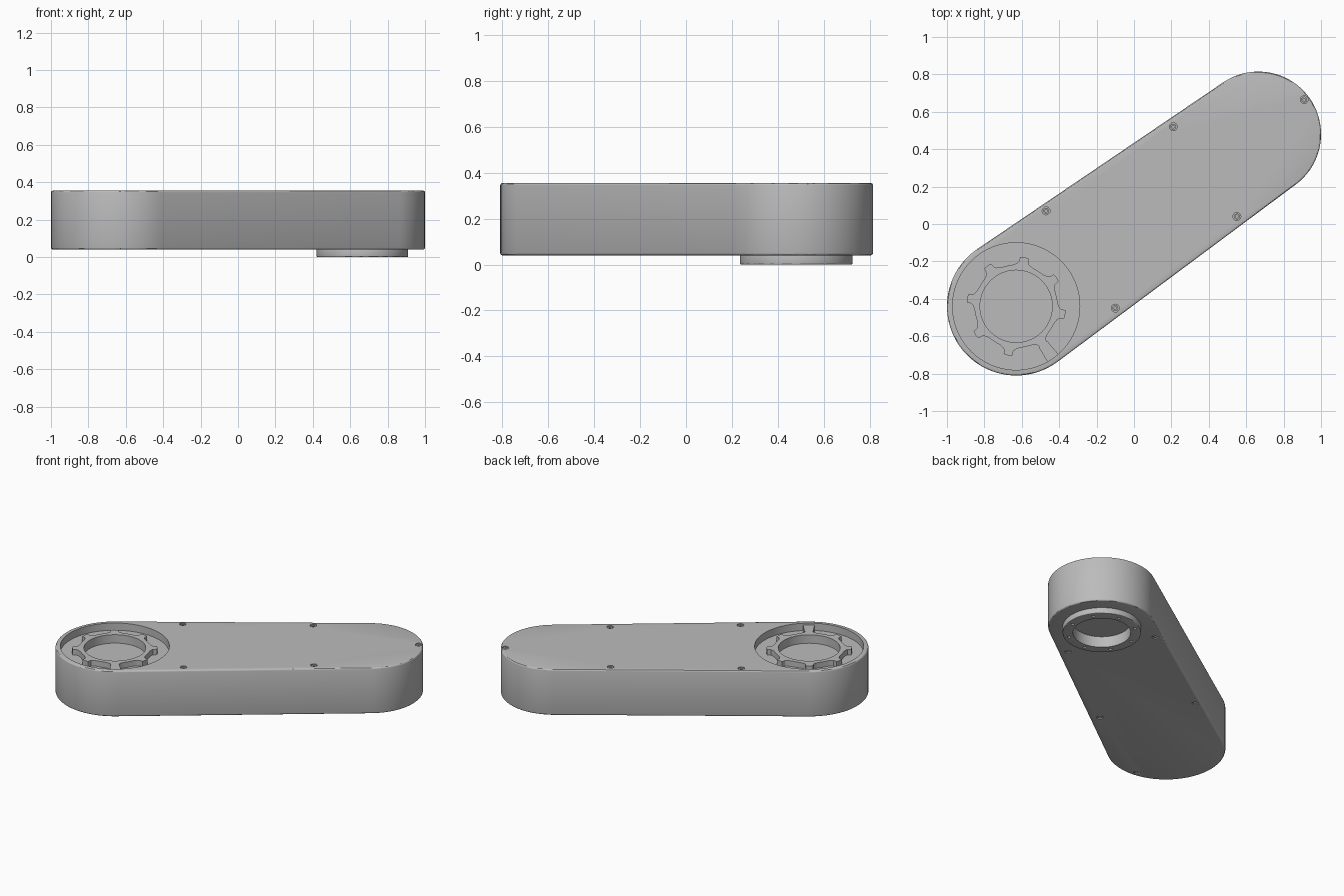
import bpy, bmesh
from math import sin, cos, pi, radians, atan2, acos, hypot
from mathutils import Vector

old = bpy.data.objects.get("Cube")
if old:
    bpy.data.objects.remove(old, do_unlink=True)

grey = bpy.data.materials.new("light_grey")
grey.use_nodes = True
colour = (0.5, 0.5, 0.5, 1)
grey.diffuse_color = colour
grey.node_tree.nodes["Principled BSDF"].inputs["Base Color"].default_value = colour

# Main layout: two end centres joined by a tapered arm
BIG, SMALL = Vector((-0.63, -0.44)), Vector((0.665, 0.48))
R_BIG, R_SMALL = 0.37, 0.335
BOTTOM, TOP = 0.04, 0.355
axis = SMALL - BIG
tilt = atan2(axis.y, axis.x)


def arc(centre, radius, start, end, steps):
    return [(centre[0] + radius * cos(start + (end - start) * i / steps),
             centre[1] + radius * sin(start + (end - start) * i / steps))
            for i in range(steps + 1)]


def circle(centre, radius, steps=64):
    return arc(centre, radius, 0, 2 * pi, steps)[:-1]


def prism(name, outline, z0, z1, bevel=0.0):
    """Extrude a closed outline from z0 to z1, optionally rounding both rims."""
    bm = bmesh.new()
    low = bm.faces.new([bm.verts.new((x, y, z0)) for x, y in outline])
    up = bmesh.ops.extrude_face_region(bm, geom=[low])["geom"]
    for v in up:
        if isinstance(v, bmesh.types.BMVert):
            v.co.z = z1
    bmesh.ops.recalc_face_normals(bm, faces=bm.faces)
    if bevel:
        rims = [e for e in bm.edges if abs(e.verts[0].co.z - e.verts[1].co.z) < 1e-6]
        bmesh.ops.bevel(bm, geom=rims, offset=bevel, segments=3, profile=0.5, affect='EDGES')
    mesh = bpy.data.meshes.new(name)
    bm.to_mesh(mesh)
    bm.free()
    mesh.materials.append(grey)
    obj = bpy.data.objects.new(name, mesh)
    bpy.context.collection.objects.link(obj)
    return obj


def activate(obj):
    bpy.ops.object.select_all(action='DESELECT')
    obj.select_set(True)
    bpy.context.view_layer.objects.active = obj


def cut(obj, outline, z0, z1):
    """Subtract a prism from an object."""
    cutter = prism("cutter", outline, z0, z1)
    cutter.hide_render = True
    mod = obj.modifiers.new("cut", 'BOOLEAN')
    mod.operation, mod.solver, mod.object = 'DIFFERENCE', 'EXACT', cutter
    activate(obj)
    bpy.ops.object.modifier_apply(modifier=mod.name)
    bpy.data.objects.remove(cutter, do_unlink=True)


def smooth(obj):
    activate(obj)
    bpy.ops.object.shade_smooth_by_angle(angle=radians(30))


# Arm housing
spread = acos((R_BIG - R_SMALL) / hypot(*axis))
outline = (arc(SMALL, R_SMALL, tilt - spread, tilt + spread, 40)
           + arc(BIG, R_BIG, tilt + spread, tilt + 2 * pi - spread, 40))
housing = prism("arm_housing", outline, BOTTOM, TOP, 0.01)

# Round socket in the top, with a deeper middle
FLOOR = TOP - 0.05
cut(housing, circle(BIG, 0.34, 96), FLOOR, TOP + 0.1)
cut(housing, circle(BIG, 0.193), FLOOR - 0.02, TOP + 0.1)

# Toothed mounting ring inside the socket
slot = tilt - pi / 2
ring_outline = []
for k in range(8):
    mid = slot + k * pi / 4
    for offset, radius in ((-8, 0.232), (-6, 0.24), (-5, 0.264), (0, 0.266), (5, 0.264),
                           (6, 0.24), (8, 0.232), (13, 0.224), (22.5, 0.222), (32, 0.224)):
        a = mid + radians(offset)
        ring_outline.append((BIG.x + radius * cos(a), BIG.y + radius * sin(a)))
ring = prism("toothed_ring", ring_outline, FLOOR - 0.005, TOP - 0.012)
cut(ring, circle(BIG, 0.193), FLOOR - 0.1, TOP + 0.1)
smooth(ring)

# Bridge from the ring to the socket wall
out, side = Vector((cos(slot), sin(slot))), Vector((-sin(slot), cos(slot)))
bridge = [BIG + out * r + side * w
          for r, w in ((0.25, -0.028), (0.342, -0.036), (0.342, 0.036), (0.25, 0.028))]
prism("ring_bridge", bridge, FLOOR - 0.005, TOP - 0.012)

# Output boss below the small end
boss = prism("output_boss", circle(SMALL, 0.245, 96), 0, BOTTOM + 0.005, 0.004)
cut(boss, circle(SMALL, 0.18), -0.1, BOTTOM + 0.1)
cut(housing, circle(SMALL, 0.18), -0.1, 0.075)
for k in range(8):
    a = tilt + k * pi / 4
    cut(boss, circle(SMALL + 0.212 * Vector((cos(a), sin(a))), 0.011, 12), -0.1, 0.02)
smooth(boss)

# Countersunk screws on both faces
top_screws = [(0.21, 0.52), (0.91, 0.665), (-0.47, 0.07), (0.55, 0.04), (-0.10, -0.45)]
base_screws = [(0.33, 0.6), (-0.39, 0.13), (-0.05, -0.39), (-0.67, -0.77), (0.63, 0.11)]
for spots, face, inward in ((top_screws, TOP, -1), (base_screws, BOTTOM, 1)):
    for i, spot in enumerate(spots):
        cut(housing, circle(spot, 0.021, 20),
            *sorted((face - inward * 0.05, face + inward * 0.02)))
        head = prism(f"screw_{'top' if inward < 0 else 'base'}_{i + 1}", circle(spot, 0.016, 20),
                     *sorted((face + inward * 0.004, face + inward * 0.025)))
        cut(head, circle(spot, 0.008, 6),
            *sorted((face - inward * 0.05, face + inward * 0.014)))
        smooth(head)
smooth(housing)
